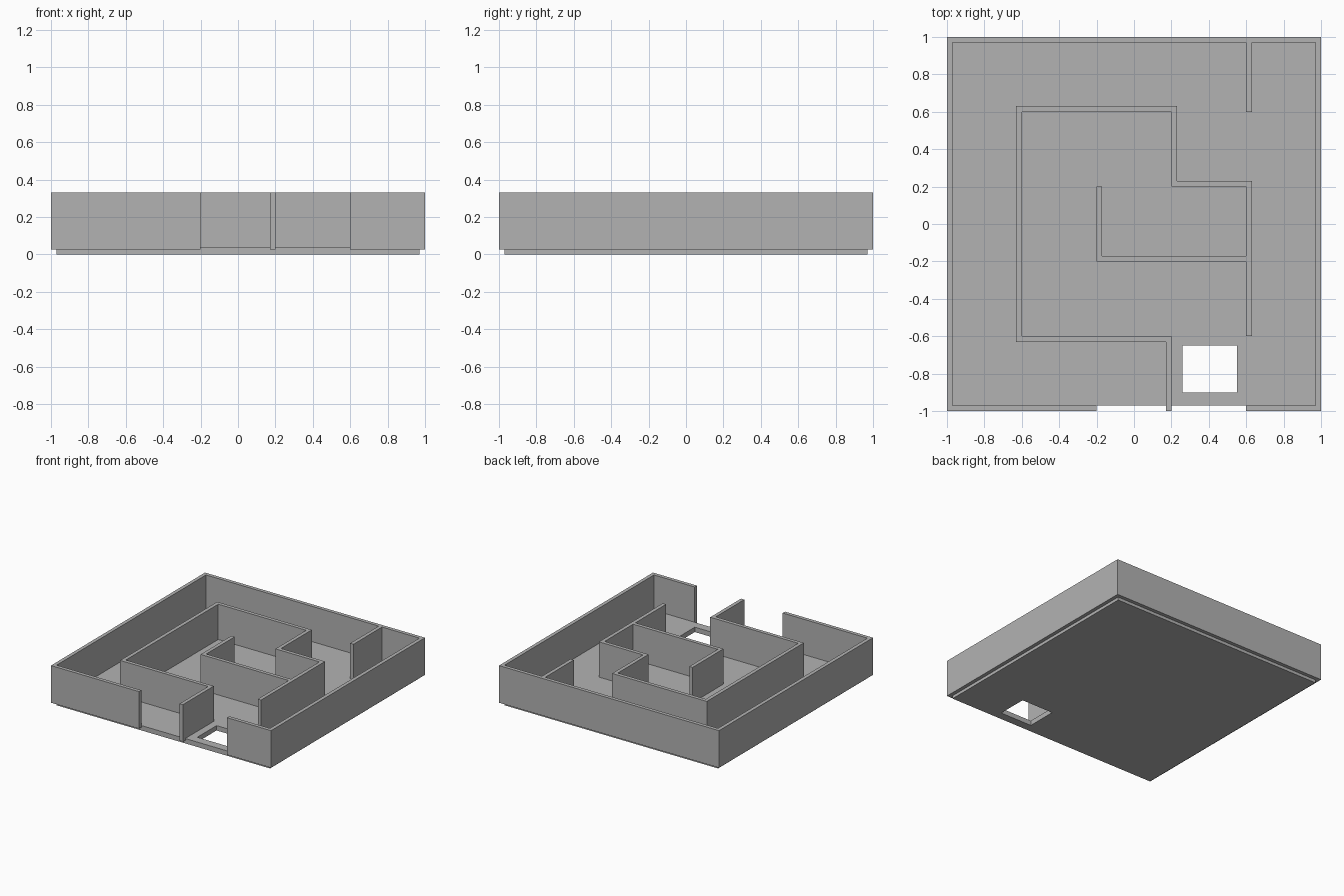
import bpy
import bmesh
from mathutils import Vector

cube = bpy.data.objects.get("Cube")
if cube:
    bpy.data.objects.remove(cube)

THICK = 0.03
WALL_BASE, WALL_TOP = 0.025, 0.33
FLOOR_TOP = 0.04

grey = bpy.data.materials.new("plain grey")
grey.use_nodes = True
colour = (0.45, 0.45, 0.45, 1)
grey.diffuse_color = colour
grey.node_tree.nodes["Principled BSDF"].inputs["Base Color"].default_value = colour


def extrude_object(name, bm, faces, height):
    """Extrude flat faces upward and turn the result into an object."""
    result = bmesh.ops.extrude_face_region(bm, geom=faces, use_keep_orig=True)
    moved = [v for v in result["geom"] if isinstance(v, bmesh.types.BMVert)]
    bmesh.ops.translate(bm, verts=moved, vec=(0, 0, height))
    bmesh.ops.recalc_face_normals(bm, faces=bm.faces)
    mesh = bpy.data.meshes.new(name)
    bm.to_mesh(mesh)
    bm.free()
    mesh.materials.append(grey)
    obj = bpy.data.objects.new(name, mesh)
    bpy.context.collection.objects.link(obj)
    return obj


def wall(name, path, side):
    """Right-angled wall along a path, thickened to its left (1) or right (-1)."""
    pts = [Vector((x, y, 0)) for x, y in path]
    normals = []
    for a, b in zip(pts, pts[1:]):
        d = (b - a).normalized()
        normals.append(Vector((-d.y, d.x, 0)) * THICK * side)
    offset = []
    for i, p in enumerate(pts):
        # adjoining segments are square, so their normals add up to the mitre
        offset.append(p + sum(normals[max(i - 1, 0):i + 1], Vector()))
    bm = bmesh.new()
    lift = Vector((0, 0, WALL_BASE))
    near = [bm.verts.new(p + lift) for p in pts]
    far = [bm.verts.new(p + lift) for p in offset]
    faces = [bm.faces.new((near[i], near[i + 1], far[i + 1], far[i]))
             for i in range(len(pts) - 1)]
    extrude_object(name, bm, faces, WALL_TOP - WALL_BASE)


# Floor slab with a rectangular opening
edge = 1 - THICK
xs = (-edge, 0.26, 0.55, edge)
ys = (-edge, -0.9, -0.65, edge)
bm = bmesh.new()
grid = [[bm.verts.new((x, y, 0)) for y in ys] for x in xs]
floor_faces = [
    bm.faces.new((grid[i][j], grid[i + 1][j], grid[i + 1][j + 1], grid[i][j + 1]))
    for i in range(3) for j in range(3) if (i, j) != (1, 1)
]
extrude_object("floor", bm, floor_faces, FLOOR_TOP)

# Outer wall, open at the front
wall("outer_wall", [(-0.2, -1), (-1, -1), (-1, 1), (1, 1), (1, -1), (0.6, -1)], -1)

# Long winding inner wall
wall("inner_wall", [(0.2, -1), (0.2, -0.6), (-0.6, -0.6), (-0.6, 0.6),
                    (0.2, 0.6), (0.2, 0.2), (0.6, 0.2), (0.6, -0.6)], 1)

# Centre branch and back divider
wall("centre_wall", [(0.6, -0.2), (-0.2, -0.2), (-0.2, 0.2)], -1)
wall("back_divider", [(0.6, edge), (0.6, 0.6)], 1)
